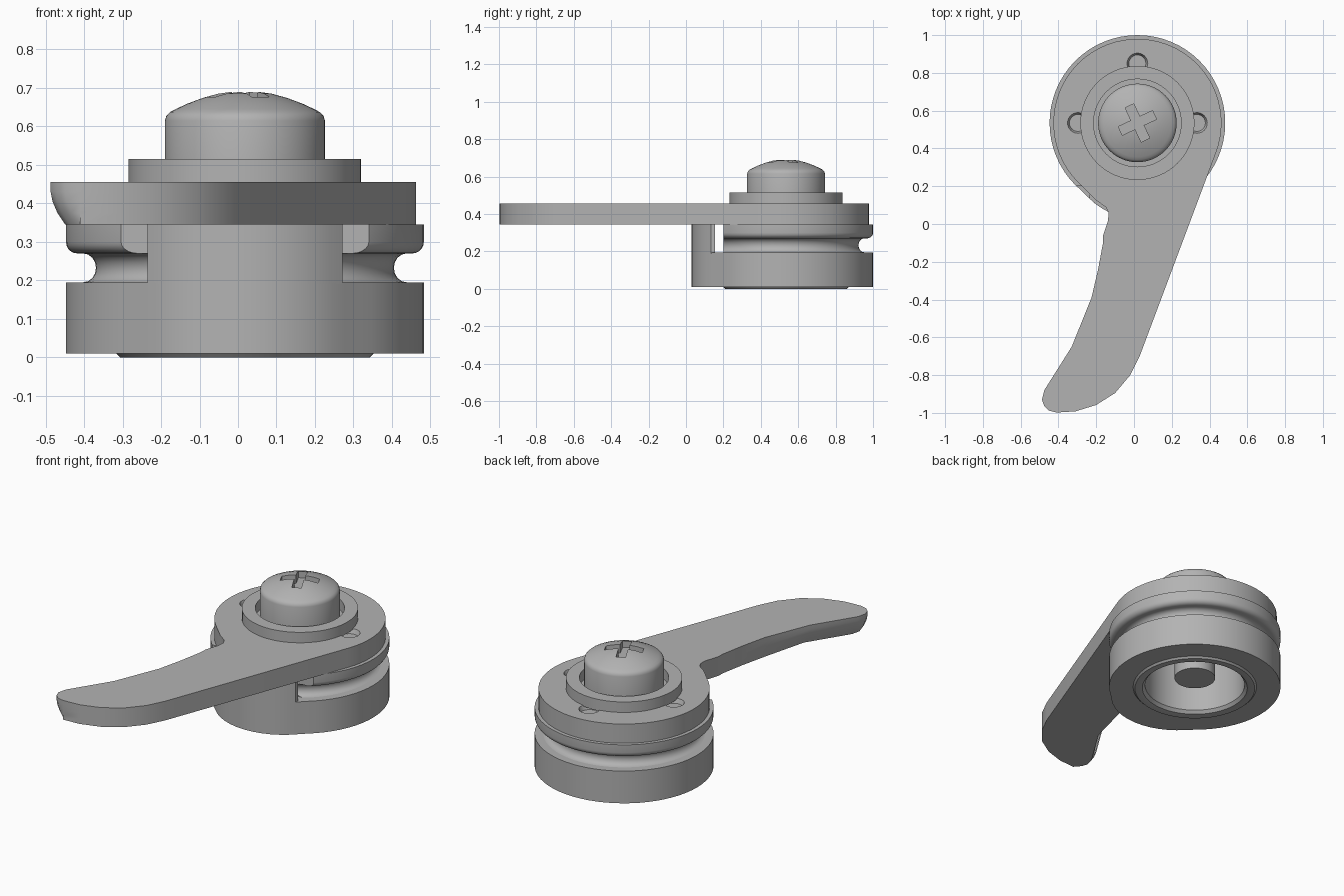
import bpy, bmesh
from math import sin, cos, pi, radians, sqrt
from mathutils import Matrix

if "Cube" in bpy.data.objects:
    bpy.data.objects.remove(bpy.data.objects["Cube"])

CX, CY = 0.018, 0.535   # main axis
SEG = 64

grey = bpy.data.materials.new("plain_grey")
grey.use_nodes = True
grey.diffuse_color = (0.45, 0.45, 0.45, 1)
grey.node_tree.nodes["Principled BSDF"].inputs["Base Color"].default_value = (0.45, 0.45, 0.45, 1)


def finish(name, bm, smooth=True):
    bmesh.ops.remove_doubles(bm, verts=bm.verts, dist=1e-5)
    bmesh.ops.recalc_face_normals(bm, faces=bm.faces)
    mesh = bpy.data.meshes.new(name)
    bm.to_mesh(mesh)
    bm.free()
    ob = bpy.data.objects.new(name, mesh)
    bpy.context.collection.objects.link(ob)
    mesh.materials.append(grey)
    if smooth:
        shade(ob)
    return ob


def shade(ob):
    bpy.ops.object.select_all(action='DESELECT')
    ob.select_set(True)
    bpy.context.view_layer.objects.active = ob
    bpy.ops.object.shade_smooth_by_angle(angle=radians(30))


def skin(bm, rings, wrap=False):
    """Join rings of points with quads; cap the ends unless they wrap round."""
    vs = [[bm.verts.new(p) for p in ring] for ring in rings]
    n = len(vs[0])
    pairs = list(zip(vs, vs[1:])) + ([(vs[-1], vs[0])] if wrap else [])
    for a, b in pairs:
        for i in range(n):
            j = (i + 1) % n
            bm.faces.new((a[i], a[j], b[j], b[i]))
    if not wrap:
        bm.faces.new(vs[0])
        bm.faces.new(vs[-1])


def base_radius(a):
    """Round outline with a slight bulge at the front."""
    c, s, d, r = -sin(a), cos(a), 0.145, 0.36
    bulge = d * c + sqrt(r * r - d * d * s * s) if c > 0 else 0
    return max(0.465, bulge)


def lathe(name, profile, wrap=False, at=(CX, CY), seg=SEG):
    """Revolve (radius, z) points; radius None follows the base outline."""
    rings = []
    for r, z in profile:
        ring = []
        for i in range(seg):
            a = 2 * pi * i / seg
            q = base_radius(a) if r is None else r
            ring.append((at[0] + q * cos(a), at[1] + q * sin(a), z))
        rings.append(ring)
    bm = bmesh.new()
    skin(bm, rings, wrap)
    return finish(name, bm)


def box(name, size, centre, angle=0):
    bm = bmesh.new()
    m = Matrix.Translation(centre) @ Matrix.Rotation(angle, 4, 'Z') @ Matrix.Diagonal((*size, 1))
    bmesh.ops.create_cube(bm, size=1, matrix=m)
    return finish(name, bm, False)


def cut(ob, cutters):
    for c in cutters:
        mod = ob.modifiers.new("cut", 'BOOLEAN')
        mod.operation, mod.solver, mod.object = 'DIFFERENCE', 'EXACT', c
        bpy.context.view_layer.objects.active = ob
        bpy.ops.object.modifier_apply(modifier=mod.name)
        bpy.data.objects.remove(c)
    shade(ob)


# Base with raised bottom ring and open bore
lathe("base", [(0.27, 0.02), (0.285, 0.003), (0.30, 0), (0.325, 0), (0.335, 0.01),
               (None, 0.01), (None, 0.195), (0.27, 0.195)], wrap=True)

# Front stop block standing on the base
half, back = 0.2535, 0.155
front = []
for i in range(17):
    x = -half + 2 * half * i / 16
    front.append((CX + x, 0.39 - sqrt(0.36 ** 2 - x * x)))
outline = front + [(CX + half, back), (CX - half, back)]
bm = bmesh.new()
skin(bm, [[(x, y, z) for x, y in outline] for z in (0.19, 0.345)])
finish("front_stop_block", bm)

# Grooved pulley, cut flat at the front
groove = [(0.405 + 0.015 - 0.033 * sin(pi * i / 8), 0.195 + 0.075 * (1 - cos(pi * i / 8)) / 2)
          for i in range(9)]
flange = [(0.435 + 0.03 * sin(pi * i / 10), 0.30 - 0.03 * cos(pi * i / 10)) for i in range(6)]
pulley = lathe("grooved_pulley", [(0.27, 0.195)] + groove + flange + [(0.465, 0.345), (0.27, 0.345)],
               wrap=True)
cut(pulley, [box("front_cutter", (2, 0.4, 1), (0, 0, 0.25))])

# Lever: round head and curved handle
head = [(CX + 0.445 * cos(radians(a)), CY + 0.445 * sin(radians(a))) for a in range(-21, 230, 6)]
left = [(-0.2, 0.125), (-0.15, 0.09), (-0.135, 0.06), (-0.137, 0.02), (-0.163, -0.06), (-0.164, -0.1),
        (-0.19, -0.24), (-0.225, -0.39), (-0.33, -0.65), (-0.475, -0.88), (-0.487, -0.93),
        (-0.475, -0.965), (-0.45, -0.988)]
right = [(-0.41, -0.998), (-0.31, -0.992), (-0.2, -0.958), (-0.1, -0.895), (-0.02, -0.8), (0.03, -0.7)]
rings = []
for z, shift in ((0.345, 0.038), (0.375, 0.018), (0.405, 0.005), (0.43, 0), (0.455, 0)):
    # the lower left edge of the handle is rounded under
    edge = [(x + (shift if y < -0.6 else 0), y) for x, y in left]
    rings.append([(x, y, z) for x, y in head + edge + right])
bm = bmesh.new()
skin(bm, rings)
lever = finish("lever", bm)

# Three shallow dimples in the lever head
dimples = []
for a in (0, pi / 2, pi):
    spot = (CX + 0.315 * cos(a), CY + 0.315 * sin(a))
    dimples.append(lathe("dimple_cutter", [(0.045, 0.43), (0.057, 0.46)], at=spot, seg=24))
cut(lever, dimples)

# Washer
lathe("washer", [(0.232, 0.45), (0.302, 0.45), (0.302, 0.515), (0.232, 0.515)], wrap=True)

# Screw with domed head and cross recess
dome = [(0.185 * cos(pi / 2 * i / 8), 0.642 + 0.05 * sin(pi / 2 * i / 8) ** 1.6) for i in range(1, 8)]
screw = lathe("screw", [(0.0, 0.065), (0.11, 0.065), (0.11, 0.46), (0.208, 0.46), (0.208, 0.615),
                        (0.204, 0.628), (0.195, 0.637), (0.18, 0.645)]
              + [(0.15, 0.659), (0.11, 0.674), (0.07, 0.685), (0.035, 0.69), (0, 0.692)])
cut(screw, [box("slot_cutter", (0.2, 0.05, 0.1), (CX, CY, 0.69), radians(25 + 90 * k)) for k in (0, 1)])
